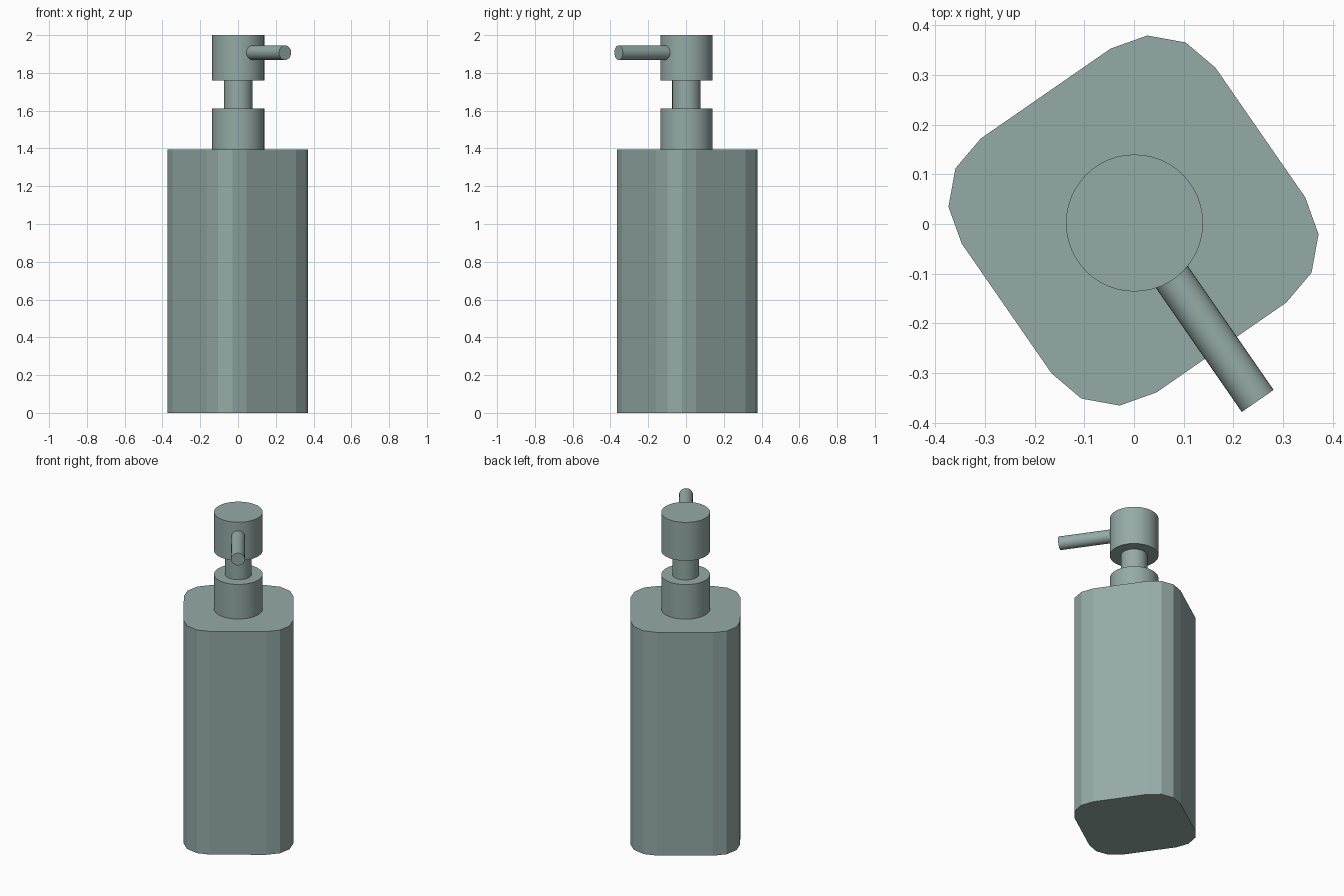
import bpy, bmesh, math
from mathutils import Vector

if "Cube" in bpy.data.objects:
    bpy.data.objects.remove(bpy.data.objects["Cube"])

TURN = math.radians(34.7)   # whole bottle is turned about z

# Grey-green finish shared by all parts
finish = bpy.data.materials.new("grey_green")
finish.diffuse_color = (0.30, 0.405, 0.378, 1)
finish.use_nodes = True
finish.node_tree.nodes["Principled BSDF"].inputs["Base Color"].default_value = finish.diffuse_color


def cylinder(name, start, end, radius, sides=48):
    start, end = Vector(start), Vector(end)
    axis = end - start
    bpy.ops.mesh.primitive_cylinder_add(vertices=sides, radius=radius, depth=axis.length,
                                        location=(start + end) / 2)
    ob = bpy.context.object
    ob.name = name
    ob.rotation_euler = axis.to_track_quat('Z', 'Y').to_euler()
    ob.data.materials.append(finish)
    bpy.ops.object.shade_smooth_by_angle(angle=math.radians(30))
    return ob


# Bottle body: extruded square with faceted round corners
HALF, CORNER, HEIGHT = 0.311, 0.152, 1.395
bm = bmesh.new()
ring = []
for quarter in range(4):
    mid = math.radians(45 + 90 * quarter) + TURN
    centre = (HALF - CORNER) * math.sqrt(2)
    for step in range(4):
        a = math.radians(90 * quarter + 30 * step) + TURN
        ring.append(bm.verts.new((centre * math.cos(mid) + CORNER * math.cos(a),
                                  centre * math.sin(mid) + CORNER * math.sin(a), 0)))
base = bm.faces.new(ring)
top = bmesh.ops.extrude_face_region(bm, geom=[base], use_keep_orig=True)
bmesh.ops.translate(bm, vec=(0, 0, HEIGHT),
                    verts=[g for g in top['geom'] if isinstance(g, bmesh.types.BMVert)])
bmesh.ops.recalc_face_normals(bm, faces=bm.faces)
mesh = bpy.data.meshes.new("bottle_body")
bm.to_mesh(mesh)
bm.free()
mesh.materials.append(finish)
body = bpy.data.objects.new("bottle_body", mesh)
body.location = (-0.001, 0.007, 0)
bpy.context.collection.objects.link(body)

# Pump: collar, stem and head
X, Y = 0.001, 0.002
for name, z0, z1, r in (("collar", 1.385, 1.611, 0.138),
                        ("stem", 1.60, 1.77, 0.075),
                        ("pump_head", 1.76, 2.0, 0.138)):
    cylinder(name, (X, Y, z0), (X, Y, z1), r)

# Nozzle: tube pointing out to the front right
d = Vector((math.sin(TURN), -math.cos(TURN), 0))
hub = Vector((X, Y, 1.907))
cylinder("nozzle", hub + d * 0.10, hub + d * 0.436, 0.039, 32)
